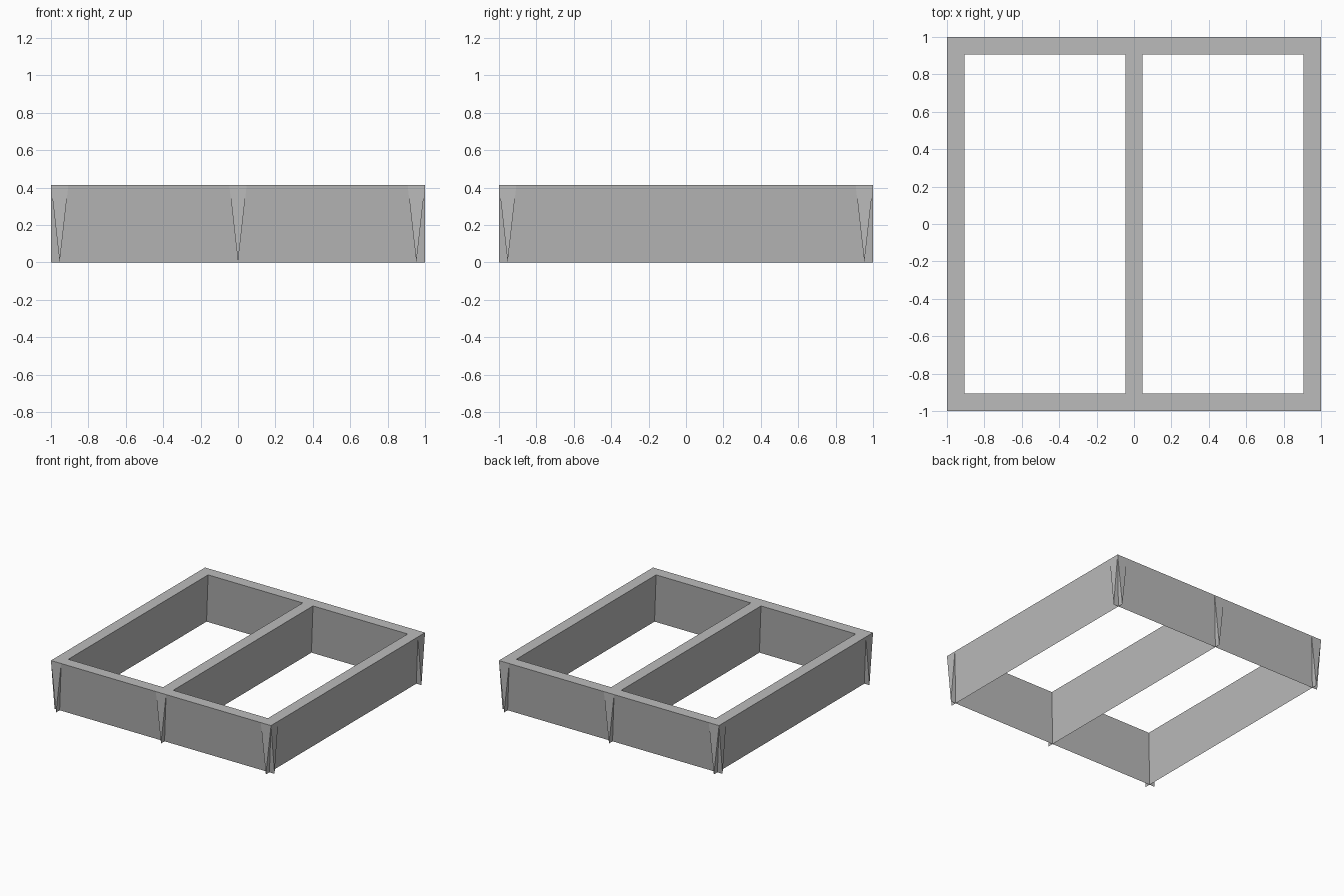
import bpy
import bmesh
from math import pi
from mathutils import Matrix

cube = bpy.data.objects.get("Cube")
if cube:
    bpy.data.objects.remove(cube)

HEIGHT = 0.414
HALF_WIDTH = 0.0465
RAIL = 1 - HALF_WIDTH   # centre line of the outer beams

grey = bpy.data.materials.new("plain_grey")
grey.use_nodes = True
colour = (0.5, 0.5, 0.5, 1)
grey.diffuse_color = colour
grey.node_tree.nodes["Principled BSDF"].inputs["Base Color"].default_value = colour


def wedge_beam(name, x, y, turn):
    """Beam two units long with a flat top and a knife edge at the bottom."""
    bm = bmesh.new()
    profile = [(0, 0), (HALF_WIDTH, HEIGHT), (-HALF_WIDTH, HEIGHT)]
    end = bm.faces.new([bm.verts.new((px, -1, pz)) for px, pz in profile])
    swept = bmesh.ops.extrude_face_region(bm, geom=[end], use_keep_orig=True)
    moved = [v for v in swept["geom"] if isinstance(v, bmesh.types.BMVert)]
    bmesh.ops.translate(bm, verts=moved, vec=(0, 2, 0))
    bmesh.ops.recalc_face_normals(bm, faces=bm.faces)
    bm.transform(Matrix.Translation((x, y, 0)) @ Matrix.Rotation(turn, 4, "Z"))
    mesh = bpy.data.meshes.new(name)
    bm.to_mesh(mesh)
    bm.free()
    mesh.materials.append(grey)
    bpy.context.collection.objects.link(bpy.data.objects.new(name, mesh))


# Beams running front to back
for name, x in (("right_beam", -RAIL), ("middle_beam", 0), ("left_beam", RAIL)):
    wedge_beam(name, x, 0, 0)

# Beams running side to side
for name, y in (("front_beam", -RAIL), ("back_beam", RAIL)):
    wedge_beam(name, 0, y, pi / 2)
